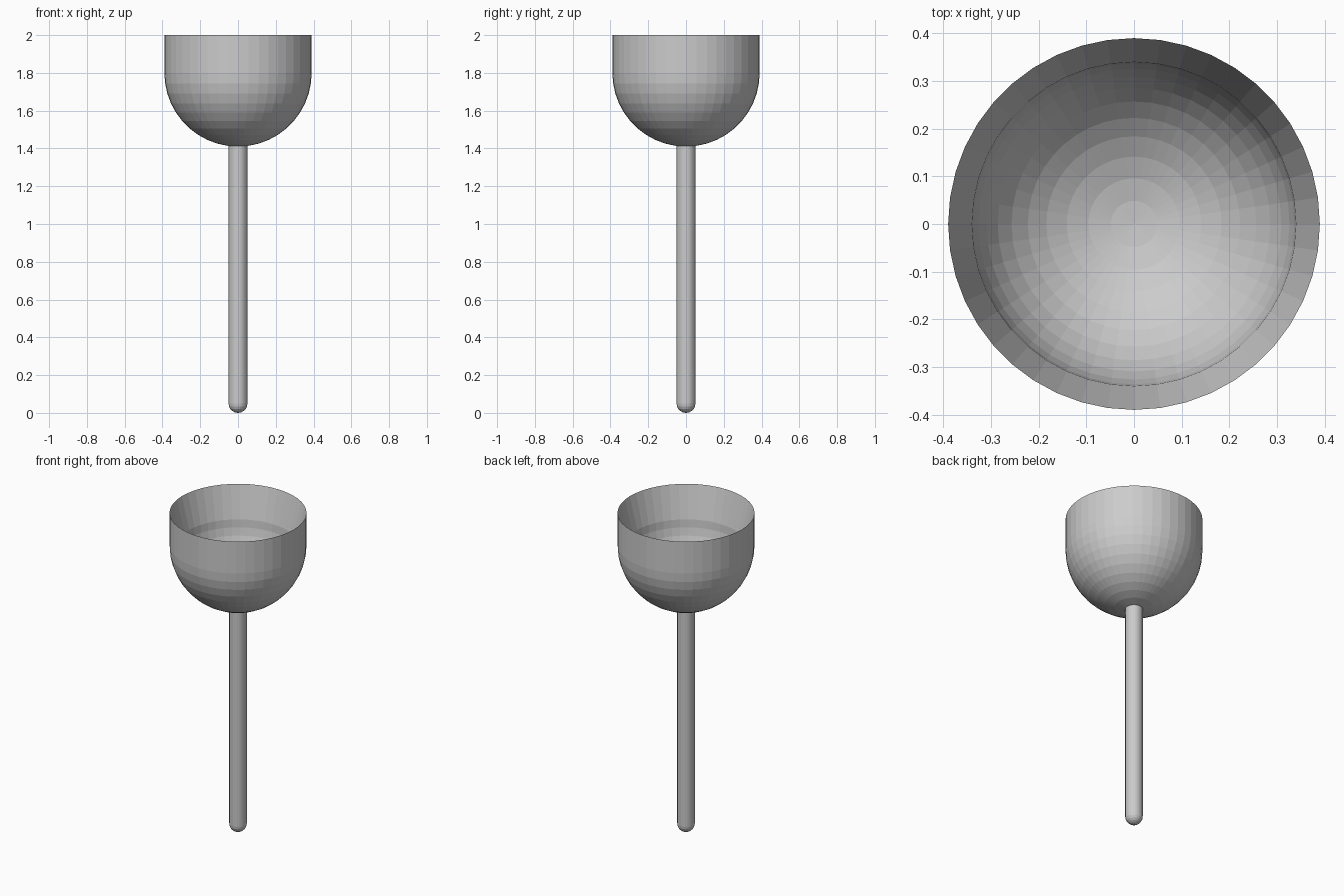
import bpy, bmesh
from math import sin, cos, pi

if "Cube" in bpy.data.objects:
    bpy.data.objects.remove(bpy.data.objects["Cube"])


def arc(radius, centre_z, steps):
    """Quarter circle from the equator down to the pole, as (r, z) points."""
    return [(radius * cos(i * pi / 2 / steps), centre_z - radius * sin(i * pi / 2 / steps))
            for i in range(steps)] + [(0, centre_z - radius)]


def lathe(name, profile, sides):
    """Revolve an (r, z) profile around z into a flat-shaded mesh."""
    bm = bmesh.new()
    verts = [bm.verts.new((r, 0, z)) for r, z in profile]
    edges = [bm.edges.new(pair) for pair in zip(verts, verts[1:])]
    bmesh.ops.spin(bm, geom=verts + edges, cent=(0, 0, 0), axis=(0, 0, 1),
                   angle=2 * pi, steps=sides, use_merge=True)
    bmesh.ops.remove_doubles(bm, verts=bm.verts, dist=1e-5)
    bmesh.ops.recalc_face_normals(bm, faces=bm.faces)
    mesh = bpy.data.meshes.new(name)
    bm.to_mesh(mesh)
    bm.free()
    obj = bpy.data.objects.new(name, mesh)
    bpy.context.collection.objects.link(obj)
    return obj


# Cup: round outside, sharp rim, tapering lip inside down to a smaller round bowl
outside = arc(0.39, 1.80, 11)[::-1]
inside = arc(0.34, 1.80, 11)
lathe("cup", outside + [(0.39, 2.0)] + inside, 44)

# Handle: thin rod with a rounded foot, ending inside the cup's floor
lathe("handle", [(0, 1.435), (0.05, 1.435)] + arc(0.05, 0.05, 5), 24)
